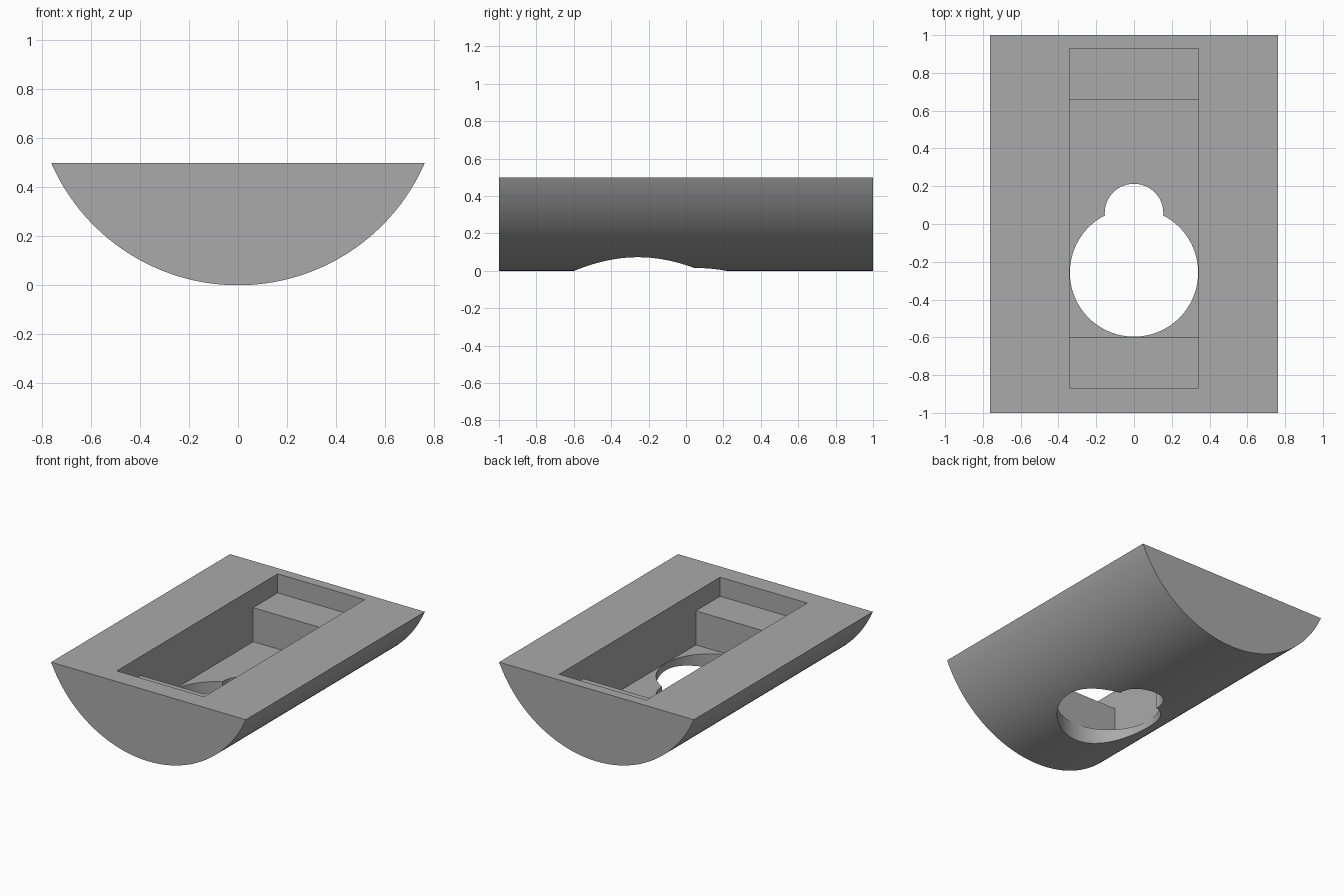
import bpy, bmesh, math
from mathutils import Vector

cube = bpy.data.objects.get("Cube")
if cube:
    bpy.data.objects.remove(cube, do_unlink=True)

TOP, RADIUS = 0.498, 0.832
HALF_WIDTH = math.sqrt(RADIUS ** 2 - (RADIUS - TOP) ** 2)
POCKET = 0.341          # half width of the pocket
LEDGE, FLOOR = 0.363, 0.122


def prism(name, points, direction):
    """Extrude a closed outline along a direction."""
    bm = bmesh.new()
    face = bm.faces.new([bm.verts.new(p) for p in points])
    new = bmesh.ops.extrude_face_region(bm, geom=[face])["geom"]
    bmesh.ops.translate(bm, vec=Vector(direction),
                        verts=[v for v in new if isinstance(v, bmesh.types.BMVert)])
    bmesh.ops.recalc_face_normals(bm, faces=bm.faces)
    mesh = bpy.data.meshes.new(name)
    bm.to_mesh(mesh)
    bm.free()
    obj = bpy.data.objects.new(name, mesh)
    bpy.context.collection.objects.link(obj)
    return obj


def round_cutter(name, y, radius, steps=96):
    """Vertical round cutter through the floor."""
    ring = [(radius * math.cos(math.tau * i / steps),
             y + radius * math.sin(math.tau * i / steps), -0.1) for i in range(steps)]
    return prism(name, ring, (0, 0, 0.36))


# Half-round body: a circular segment swept from front to back
half = math.asin(HALF_WIDTH / RADIUS)
arc = [half * (2 * i / 96 - 1) for i in range(97)]
body = prism("half_round_body",
             [(RADIUS * math.sin(a), -1, RADIUS * (1 - math.cos(a))) for a in arc],
             (0, 2, 0))

# Stepped pocket with a ledge at each end, then the keyhole opening
steps = [(-0.868, 0.7), (-0.868, LEDGE), (-0.598, LEDGE), (-0.598, FLOOR),
         (0.657, FLOOR), (0.657, LEDGE), (0.93, LEDGE), (0.93, 0.7)]
cutters = [
    prism("pocket_cutter", [(-POCKET, y, z) for y, z in steps], (2 * POCKET, 0, 0)),
    round_cutter("large_hole_cutter", -0.257, 0.3395),
    round_cutter("small_hole_cutter", 0.058, 0.155),
]
for cutter in cutters:
    cutter.hide_render = True
    mod = body.modifiers.new(cutter.name, "BOOLEAN")
    mod.operation = "DIFFERENCE"
    mod.solver = "EXACT"
    mod.object = cutter

# Bake the cuts and drop the cutters
graph = bpy.context.evaluated_depsgraph_get()
cut_mesh = bpy.data.meshes.new_from_object(body.evaluated_get(graph))
body.modifiers.clear()
body.data = cut_mesh
for cutter in cutters:
    bpy.data.objects.remove(cutter, do_unlink=True)

# Plain grey material
grey = bpy.data.materials.new("plain_grey")
grey.use_nodes = True
colour = (0.40, 0.40, 0.40, 1)
grey.diffuse_color = colour
grey.node_tree.nodes["Principled BSDF"].inputs["Base Color"].default_value = colour
body.data.materials.clear()
body.data.materials.append(grey)

# Smooth curved faces, keep the edges crisp
bpy.ops.object.select_all(action="DESELECT")
body.select_set(True)
bpy.context.view_layer.objects.active = body
bpy.ops.object.shade_smooth_by_angle(angle=math.radians(25))
